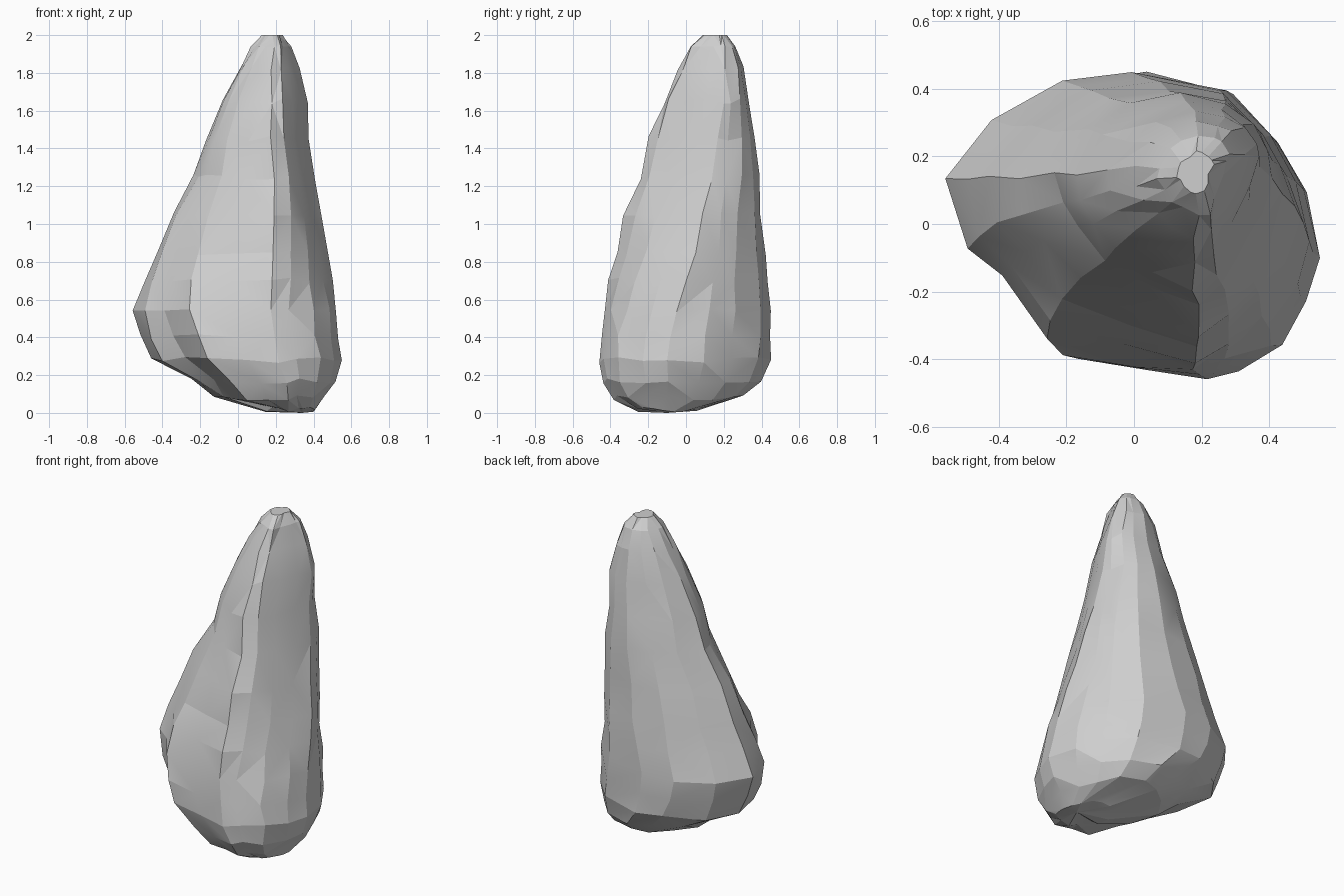
import bpy, bmesh, random
from mathutils import Vector

random.seed(7)
cube = bpy.data.objects.get("Cube")
if cube:
    bpy.data.objects.remove(cube, do_unlink=True)

# Stone colour
stone = bpy.data.materials.new("grey stone")
stone.use_nodes = True
grey = (0.62, 0.62, 0.62, 1)
stone.diffuse_color = grey
shader = stone.node_tree.nodes["Principled BSDF"]
shader.inputs["Base Color"].default_value = grey
shader.inputs["Roughness"].default_value = 0.9

# Outlines of the boulder low, in the middle and near the tip
LOW = [(.55, -.09), (.51, .1), (.42, .25), (.27, .39), (0, .45), (-.2, .42), (-.42, .3), (-.55, .13),
       (-.48, -.1), (-.36, -.18), (-.23, -.39), (0, -.42), (.19, -.45), (.28, -.43), (.42, -.36), (.51, -.22)]
MIDDLE = [(.45, .08), (.42, .18), (.37, .27), (.27, .36), (.1, .4), (-.08, .37), (-.25, .28), (-.37, .13),
          (-.35, .03), (-.28, -.05), (-.18, -.17), (0, -.26), (.2, -.33), (.29, -.27), (.36, -.16), (.41, -.03)]
TIP = [(.35, .2), (.34, .24), (.31, .29), (.26, .32), (.18, .33), (.08, .3), (0, .25), (-.06, .17),
       (-.05, .1), (-.03, .05), (.02, 0), (.09, -.05), (.17, -.09), (.23, -.07), (.28, .02), (.32, .12)]

# Height, then left, right, front and back limits
LEVELS = [(.02, .14, .41, -.26, .06), (.08, -.12, .46, -.38, .3), (.17, -.25, .51, -.43, .39),
          (.28, -.46, .55, -.455, .45), (.4, -.52, .535, -.445, .45), (.54, -.555, .52, -.43, .45),
          (.7, -.5, .495, -.405, .43), (.85, -.43, .47, -.36, .42), (1.05, -.345, .44, -.325, .4),
          (1.25, -.23, .415, -.24, .385), (1.45, -.17, .38, -.19, .36), (1.65, -.085, .37, -.11, .335),
          (1.82, .005, .32, -.04, .305), (1.94, .07, .28, .02, .265), (2, .13, .23, .09, .21)]


def normalised(ring):
    """Scale an outline to fill the unit square."""
    low = [min(p[i] for p in ring) for i in (0, 1)]
    high = [max(p[i] for p in ring) for i in (0, 1)]
    return [Vector([(p[i] - low[i]) / (high[i] - low[i]) for i in (0, 1)]) for p in ring]


def outline_at(z):
    """Blend the three outlines by height."""
    low, middle, tip = map(normalised, (LOW, MIDDLE, TIP))
    if z < 1:
        t = max(0, (z - .4) / .6)
        return [a.lerp(b, t) for a, b in zip(low, middle)]
    t = min(1, (z - 1) / .7)
    return [a.lerp(b, t) for a, b in zip(middle, tip)]


def chip():
    """A small random shift that roughens the stone."""
    return random.uniform(-.008, .008)


# Loft the outlines into one closed stone
bm = bmesh.new()
rings = []
for z, left, right, front, back in LEVELS:
    ring = []
    for p in outline_at(z):
        rise = 2 * chip() if z < 1.9 else 0
        ring.append(bm.verts.new((left + p.x * (right - left) + chip(),
                                  front + p.y * (back - front) + chip(), z + rise)))
    rings.append(ring)
for lower, upper in zip(rings, rings[1:]):
    for i in range(len(lower)):
        j = (i + 1) % len(lower)
        a, b, c, d = lower[i], lower[j], upper[j], upper[i]
        if random.random() < .5:
            bm.faces.new((a, b, c))
            bm.faces.new((a, c, d))
        else:
            bm.faces.new((a, b, d))
            bm.faces.new((b, c, d))
bm.faces.new(rings[-1])

# Underside, lowest beneath the right front
lowest = bm.verts.new((.34, -.1, 0))
for a, b in zip(rings[0], rings[0][1:] + rings[0][:1]):
    bm.faces.new((b, a, lowest))
bmesh.ops.recalc_face_normals(bm, faces=bm.faces)

mesh = bpy.data.meshes.new("boulder")
bm.to_mesh(mesh)
bm.free()
mesh.materials.append(stone)
boulder = bpy.data.objects.new("boulder", mesh)
bpy.context.collection.objects.link(boulder)

# Soft facets with crisp ridges
bpy.context.view_layer.objects.active = boulder
boulder.select_set(True)
bpy.ops.object.shade_smooth_by_angle(angle=.2)
